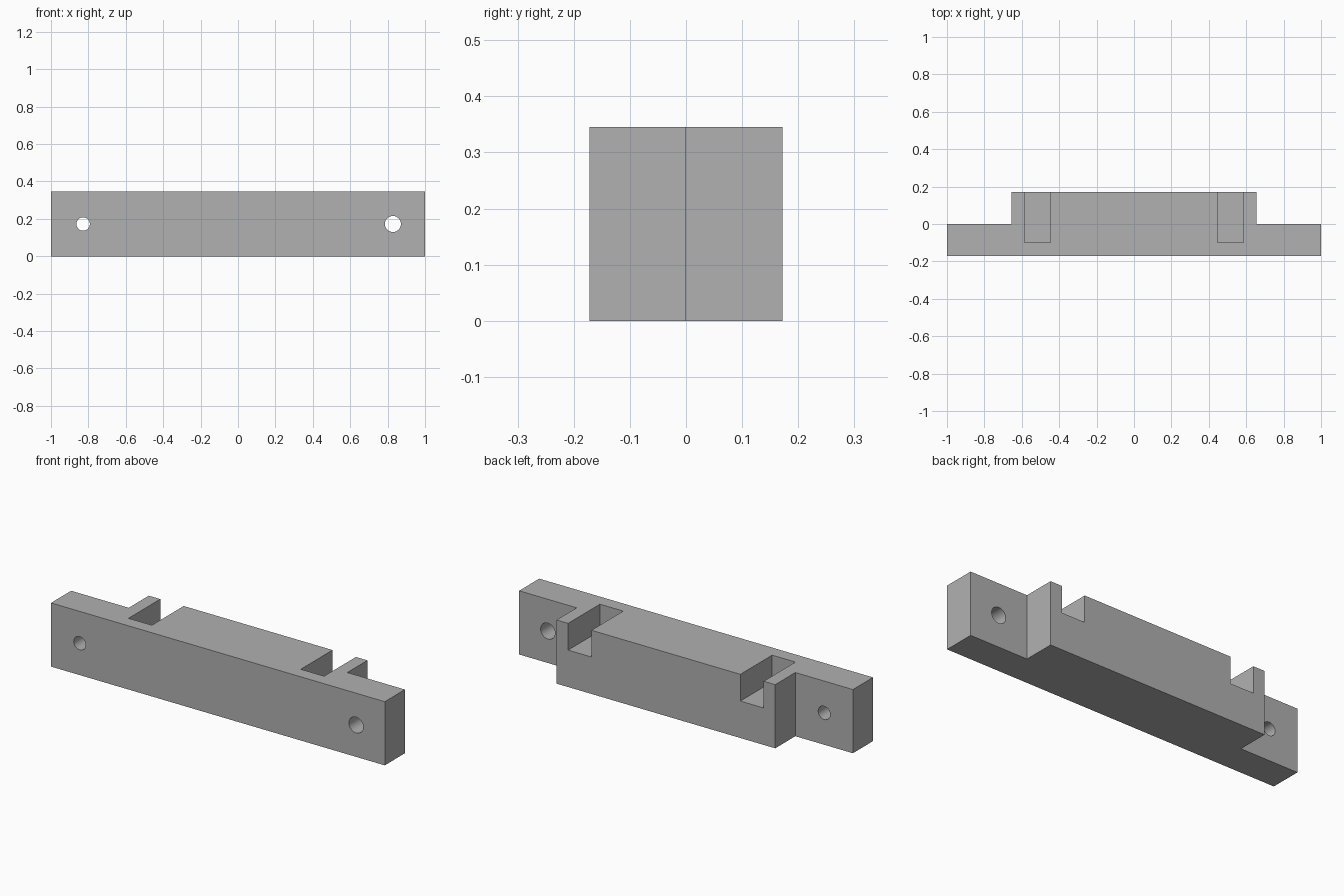
import bpy
import bmesh
import math

if "Cube" in bpy.data.objects:
    bpy.data.objects.remove(bpy.data.objects["Cube"], do_unlink=True)

HEIGHT = 0.345
BACK = 0.172
STEP_X = 0.655
SLOT_X, SLOT_WIDTH = 0.516, 0.14
SLOT_FRONT, SLOT_FLOOR = -0.1, 0.2
HOLE_X = 0.828

grey = bpy.data.materials.new("plain grey")
grey.use_nodes = True
grey.diffuse_color = (0.44, 0.44, 0.44, 1)
grey.node_tree.nodes["Principled BSDF"].inputs["Base Color"].default_value = grey.diffuse_color


def cut(target, cutter):
    """Subtract the cutter from the target and keep it hidden."""
    cutter.hide_render = True
    cutter.hide_set(True)
    mod = target.modifiers.new(cutter.name, 'BOOLEAN')
    mod.operation = 'DIFFERENCE'
    mod.solver = 'EXACT'
    mod.object = cutter


# Stepped bar: plan outline raised to full height
half = [(1, -BACK), (1, 0), (STEP_X, 0), (STEP_X, BACK)]
outline = half + [(-x, y) for x, y in reversed(half)]
bm = bmesh.new()
face = bm.faces.new([bm.verts.new((x, y, 0)) for x, y in outline])
raised = bmesh.ops.extrude_face_region(bm, geom=[face])["geom"]
bmesh.ops.translate(bm, vec=(0, 0, HEIGHT),
                    verts=[v for v in raised if isinstance(v, bmesh.types.BMVert)])
bmesh.ops.recalc_face_normals(bm, faces=bm.faces)
mesh = bpy.data.meshes.new("mounting_bar")
bm.to_mesh(mesh)
bm.free()
mesh.materials.append(grey)
bar = bpy.data.objects.new("mounting_bar", mesh)
bpy.context.collection.objects.link(bar)

cutters = []
for side, name, radius in ((-1, "right", 0.036), (1, "left", 0.043)):
    # Slot open to the top and the back
    depth = BACK - SLOT_FRONT + 0.1
    rise = HEIGHT - SLOT_FLOOR + 0.1
    bpy.ops.mesh.primitive_cube_add(
        size=1, location=(side * SLOT_X, SLOT_FRONT + depth / 2, SLOT_FLOOR + rise / 2))
    slot = bpy.context.object
    slot.name = name + "_slot_cutter"
    slot.scale = (SLOT_WIDTH, depth, rise)
    # Screw hole through the end flange
    bpy.ops.mesh.primitive_cylinder_add(
        vertices=40, radius=radius, depth=1,
        location=(side * HOLE_X, 0, HEIGHT / 2), rotation=(math.pi / 2, 0, 0))
    hole = bpy.context.object
    hole.name = name + "_hole_cutter"
    cutters += [slot, hole]

for cutter in cutters:
    cutter.data.materials.append(grey)
    cut(bar, cutter)

# Bake the cuts, then drop the cutters
bpy.context.view_layer.update()
graph = bpy.context.evaluated_depsgraph_get()
baked = bpy.data.meshes.new_from_object(bar.evaluated_get(graph))
bar.modifiers.clear()
bar.data = baked
for cutter in cutters:
    bpy.data.objects.remove(cutter, do_unlink=True)

bpy.ops.object.select_all(action='DESELECT')
bar.select_set(True)
bpy.context.view_layer.objects.active = bar
bpy.ops.object.shade_smooth_by_angle(angle=math.radians(30))
